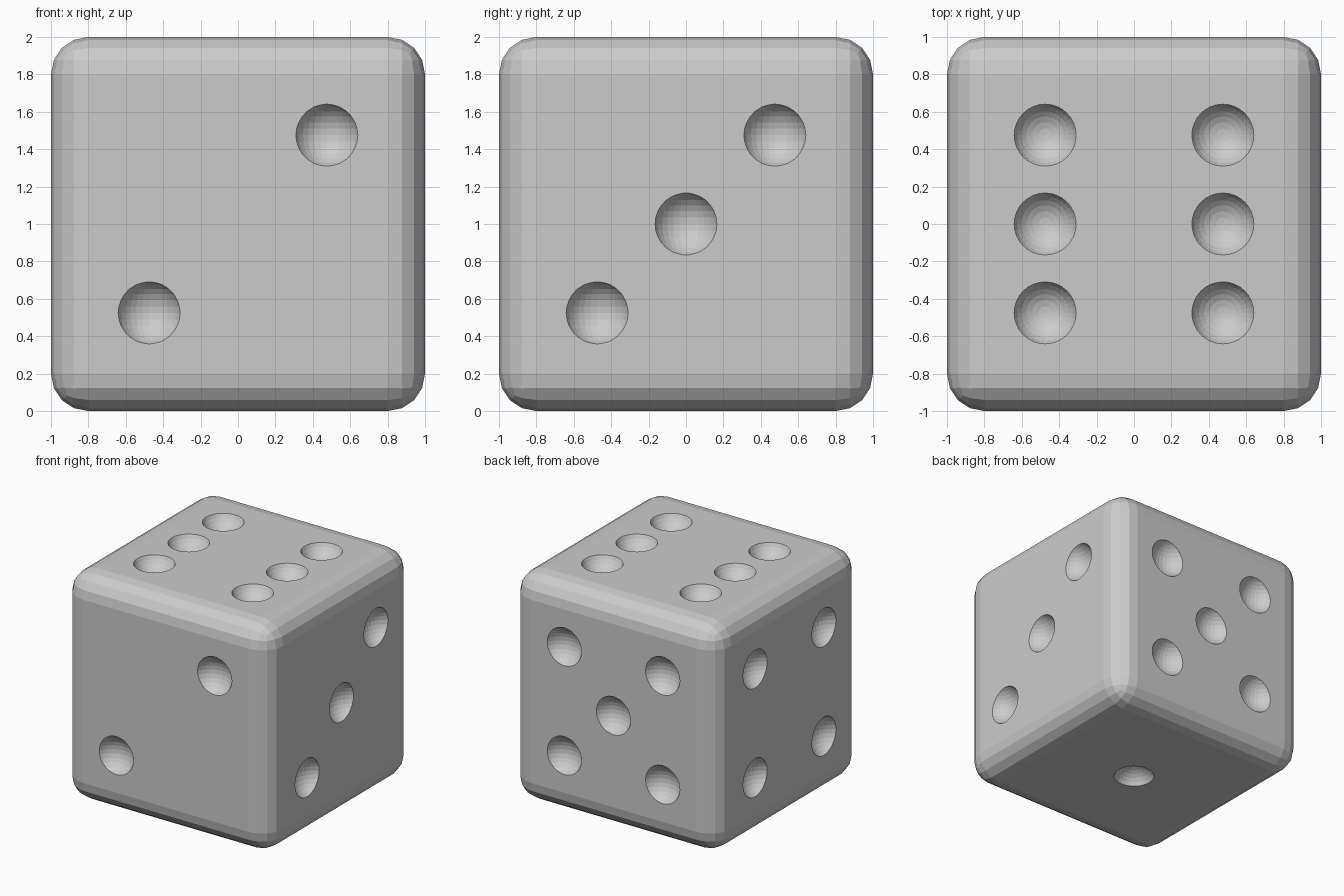
import bpy, bmesh
from mathutils import Matrix, Vector

if "Cube" in bpy.data.objects:
    bpy.data.objects.remove(bpy.data.objects["Cube"])

P = 0.475        # pip spacing from face centre
R = 0.18         # pip sphere radius
OUT = 1.07       # pip sphere distance from the die centre


def add_object(name, bm):
    mesh = bpy.data.meshes.new(name)
    bm.to_mesh(mesh)
    bm.free()
    obj = bpy.data.objects.new(name, mesh)
    bpy.context.collection.objects.link(obj)
    obj.location.z = 1
    return obj


# rounded die body
bm = bmesh.new()
bmesh.ops.create_cube(bm, size=2)
bmesh.ops.bevel(bm, geom=bm.edges[:], offset=0.2, segments=4, profile=0.5,
                affect='EDGES')
die = add_object("die_body", bm)

# pip patterns in face coordinates
diagonal = [(-P, -P), (P, P)]
corners = diagonal + [(-P, P), (P, -P)]
centre = [(0, 0)]
X, Y, Z = Vector((1, 0, 0)), Vector((0, 1, 0)), Vector((0, 0, 1))
faces = [
    (-Y, X, Z, diagonal),                       # front 2
    (X, Y, Z, diagonal + centre),               # right 3
    (-X, Y, Z, corners),                        # left 4
    (Y, X, Z, corners + centre),                # back 5
    (Z, X, Y, corners + [(-P, 0), (P, 0)]),     # top 6
    (-Z, X, Y, centre),                         # bottom 1
]

# pip cutters
bm = bmesh.new()
for normal, u, v, spots in faces:
    for a, b in spots:
        bmesh.ops.create_uvsphere(
            bm, u_segments=32, v_segments=16, radius=R,
            matrix=Matrix.Translation(normal * OUT + u * a + v * b))
cutter = add_object("pip_cutter", bm)
cutter.hide_render = True
cutter.hide_viewport = False
cutter.display_type = 'WIRE'

# carve the pips
mod = die.modifiers.new("pips", 'BOOLEAN')
mod.operation = 'DIFFERENCE'
mod.solver = 'EXACT'
mod.object = cutter
